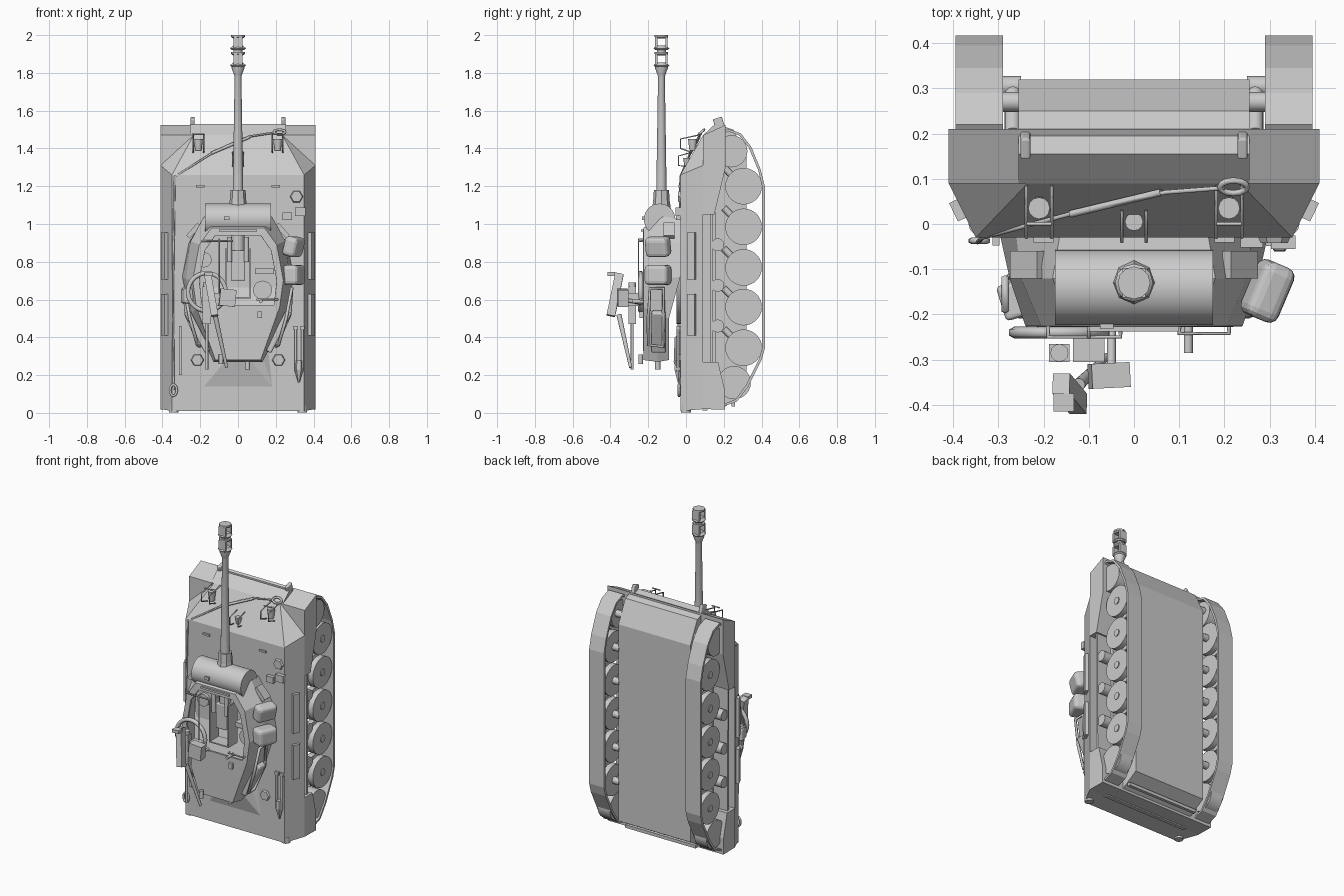
import bpy, bmesh, math
from mathutils import Vector


def make(name, bm, smooth=False):
    bmesh.ops.recalc_face_normals(bm, faces=bm.faces)
    me = bpy.data.meshes.new(name)
    bm.to_mesh(me)
    bm.free()
    ob = bpy.data.objects.new(name, me)
    bpy.context.collection.objects.link(ob)
    if smooth:
        bpy.ops.object.select_all(action='DESELECT')
        ob.select_set(True)
        bpy.context.view_layer.objects.active = ob
        bpy.ops.object.shade_smooth_by_angle(angle=math.radians(35))
    return ob


def hull(name, pts):
    """Convex solid, mirrored in x."""
    bm = bmesh.new()
    for x, y, z in pts:
        for s in (-1, 1):
            bm.verts.new((s * x, y, z))
    bmesh.ops.convex_hull(bm, input=bm.verts)
    bmesh.ops.dissolve_limit(bm, angle_limit=0.01, verts=bm.verts, edges=bm.edges)
    return make(name, bm)


def box(name, c, size, rot=(0, 0, 0), bevel=0):
    bm = bmesh.new()
    bmesh.ops.create_cube(bm, size=1)
    bmesh.ops.scale(bm, vec=size, verts=bm.verts)
    ob = make(name, bm)
    ob.location, ob.rotation_euler = c, rot
    if bevel:
        m = ob.modifiers.new("bevel", 'BEVEL')
        m.width, m.segments = bevel, 3
    return ob


def lathe(name, origin, axis, prof, n=24):
    """Solid of revolution: prof holds (radius, distance along axis)."""
    bm = bmesh.new()
    q = Vector(axis).to_track_quat('Z', 'Y')
    rings = [[bm.verts.new(Vector(origin) + q @ Vector((r * math.cos(math.tau * i / n), r * math.sin(math.tau * i / n), d)))
              for i in range(n)] for r, d in prof]
    for a, b in zip(rings, rings[1:]):
        for i in range(n):
            bm.faces.new((a[i], a[(i + 1) % n], b[(i + 1) % n], b[i]))
    bm.faces.new(rings[0])
    bm.faces.new(rings[-1])
    return make(name, bm, n > 8)


def rod(name, a, b, r, r2=None, n=12):
    d = Vector(b) - Vector(a)
    return lathe(name, a, d, [(r, 0), (r if r2 is None else r2, d.length)], n)


def tube(name, pts, r, cyclic=False):
    cu = bpy.data.curves.new(name, 'CURVE')
    cu.dimensions, cu.bevel_depth, cu.bevel_resolution = '3D', r, 1
    sp = cu.splines.new('POLY')
    sp.points.add(len(pts) - 1)
    for p, c in zip(sp.points, pts):
        p.co = (*c, 1)
    sp.use_cyclic_u = cyclic
    ob = bpy.data.objects.new(name, cu)
    bpy.context.collection.objects.link(ob)
    return ob


# Hull: sponson deck, front and rear guards, lower tub
hull("hull_deck", [(.41, .09, .02), (.35, -.03, .01), (.35, -.03, 1.26), (.41, .09, 1.31), (.235, .09, 1.47)])
hull("front_guard", [(.41, .09, 1.05), (.41, .09, 1.47), (.41, .21, 1.525), (.41, .21, 1.3), (.41, .15, 1.05)])
hull("rear_guard", [(.41, .09, .02), (.41, .09, .27), (.41, .17, .27), (.41, .206, .12), (.41, .206, .018)])
hull("hull_tub", [(.255, .09, .03), (.255, .09, 1.47), (.255, .155, 1.53), (.255, .25, 1.50), (.255, .32, 1.36),
                  (.255, .32, .10), (.255, .2, .03)])
hull("engine_hump", [(.18, -.03, .14), (.15, -.03, .43), (.07, -.065, .27), (.10, -.06, .40)])
box("rear_rail", (0, .1, .022), (.6, .025, .02))
box("belly_rail", (0, .25, .045), (.5, .02, .02))

# Running gear
loop = [(.13, .2), (.14, .1), (.2, .035), (.27, .06), (.33, .14), (.4, .28), (.417, .34), (.417, 1.2), (.395, 1.29),
        (.345, 1.41), (.29, 1.48), (.22, 1.505), (.15, 1.46), (.125, 1.35)]
for s in (-1, 1):
    bm = bmesh.new()
    a = [bm.verts.new((s * .29, y, z)) for y, z in loop]
    b = [bm.verts.new((s * .395, y, z)) for y, z in loop]
    for i in range(len(loop)):
        j = (i + 1) % len(loop)
        bm.faces.new((a[i], a[j], b[j], b[i]))
    t = make("track_belt", bm).modifiers.new("thick", 'SOLIDIFY')
    t.thickness, t.offset = .014, -1
    for z in (.345, .56, .77, .985, 1.2):
        for x in (.295, .35):
            rod("road_wheel", (s * x, .305, z), (s * (x + .035), .305, z), .097, n=28)
        rod("wheel_axle", (s * .25, .305, z), (s * .39, .305, z), .022)
        rod("swing_arm", (s * .268, .3, z), (s * .268, .2, z + .1), .018)
    for z in (.46, .675, .89):
        rod("return_roller", (s * .25, .168, z), (s * .39, .168, z), .034, n=20)
    rod("rear_sprocket", (s * .3, .255, .16), (s * .385, .255, .16), .088, n=24)
    rod("front_idler", (s * .3, .24, 1.385), (s * .385, .24, 1.385), .085, n=24)
    rod("idler_hub", (s * .25, .27, 1.4), (s * .3, .27, 1.4), .022)
    box("fender_inner", (s * .275, .125, .66), (.04, .07, .8))

    # Headlights with guards, tow hooks, lifting caps, rear bumpers
    x = s * .21
    rod("headlight", (x, .035, 1.39), (x, .035, 1.45), .017, .024)
    rod("headlight_foot", (x, .06, 1.42), (x, .03, 1.42), .008)
    for d in (-.028, .028):
        tube("lamp_guard", [(x + d, .03, 1.38), (x + d, -.03, 1.40), (x + d, -.03, 1.45), (x + d, .085, 1.475)], .004)
    tube("lamp_guard_bar", [(x - .028, -.0, 1.475), (x + .028, 0, 1.475)], .004)
    box("tow_hook", (s * .24, .175, 1.53), (.022, .05, .065), (.3, 0, 0), .006)
    lathe("deck_cap", (s * .215, -.03, .28), (0, -1, 0), [(.035, 0), (.03, .012)], 6)
    box("deck_handle", (s * .2, -.034, 1.2), (.045, .014, .012))
    rod("rear_bumper", (s * .34, 0, .002), (s * .34, 0, .04), .026)
    for z, h in ((.83, .25), (.52, .22)):
        box("side_bar", (s * .39, .03, z), (.02, .045, h), (0, 0, s * -.45))

# Deck fittings: center lamp, tow cable, tools
rod("center_lamp", (0, .005, 1.31), (0, .005, 1.35), .014, .02)
for d in (-.027, .027):
    tube("center_guard", [(d, .03, 1.30), (d, -.04, 1.31), (d, -.04, 1.36), (d, .03, 1.38)], .0035)
tube("tow_cable", [(-.34, -.035, .12), (-.345, -.04, .6), (-.34, -.035, .95), (-.335, -.03, 1.25), (-.13, .025, 1.38),
                   (.0, .055, 1.44), (.07, .07, 1.465), (.2, .08, 1.485)], .0055)
rod("cable_sleeve", (-.14, .022, 1.375), (.06, .07, 1.46), .008)
for c, u, v in (((.22, .082, 1.487), (.03, 0, 0), (0, .014, .012)), ((-.342, -.037, .12), (.018, 0, 0), (0, 0, .03))):
    tube("cable_eye", [Vector(c) + Vector(u) * math.cos(t) + Vector(v) * math.sin(t)
                       for t in [k * math.tau / 12 for k in range(12)]], .007, True)
for x in (.305, .34):
    rod("shovel_handle", (x, -.042, .22), (x, -.042, .45), .007)
    box("shovel_grip", (x, -.042, .45), (.026, .014, .018))
lathe("shovel_blade", (.322, -.04, .16), (0, 0, 1), [(.004, 0), (.024, .07), (.02, .12)], 6)
box("pry_bar", (-.305, -.038, .33), (.016, .02, .26))
lathe("deck_cap", (.31, -.03, 1.145), (0, -1, 0), [(.035, 0), (.03, .012)], 6)
box("deck_box", (.33, -.04, 1.065), (.055, .03, .045))
box("deck_plate", (.26, -.04, 1.04), (.05, .025, .04))

# Turret shell with open roof
base = [(.165, -.03, 1.03), (.26, -.03, .9), (.295, -.03, .72), (.25, -.09, .5), (.125, -.09, .28)]
mid = [(.18, -.12, 1.04), (.25, -.12, .91), (.275, -.12, .71), (.245, -.15, .52), (.13, -.15, .27)]
top = [(.14, -.226, .98), (.205, -.226, .89), (.24, -.226, .7), (.22, -.226, .56), (.12, -.226, .28)]
inn = [(.12, -.228, .94), (.175, -.228, .86), (.205, -.228, .7), (.19, -.228, .57)]
bm = bmesh.new()
R = [[bm.verts.new(p) for p in r] + [bm.verts.new((-x, y, z)) for x, y, z in reversed(r)] for r in (base, mid, top, inn)]
for a, b in zip(R[:2], R[1:3]):
    for i in range(10):
        bm.faces.new((a[i], a[(i + 1) % 10], b[(i + 1) % 10], b[i]))
T, I, B = R[2], R[3], R[0]
for i in range(3):
    bm.faces.new((T[i], T[i + 1], I[i + 1], I[i]))
    bm.faces.new((T[9 - i], T[8 - i], I[6 - i], I[7 - i]))
bm.faces.new((T[0], I[0], I[7], T[9]))
bm.faces.new((T[3], T[4], T[5], T[6], I[4], I[3]))
bm.faces.new((B[3], B[4], B[5], B[6]))
bm.faces.new((B[2], B[3], B[6], B[7]))
m = make("turret_shell", bm).modifiers.new("thick", 'SOLIDIFY')
m.thickness, m.offset = .012, -1
rod("turret_ring", (0, -.02, .74), (0, -.05, .74), .27, n=40)

# Gun: mantlet, barrel, muzzle brake
rod("mantlet", (-.175, -.14, 1.025), (.175, -.14, 1.025), .083, n=32)
box("mantlet_sight", (-.06, -.222, 1.03), (.03, .02, .02))
G = (0, -.13, 0)
lathe("barrel_collar", G, (0, 0, 1), [(.05, 1.08), (.044, 1.12), (.04, 1.18)], 8)
lathe("barrel", G, (0, 0, 1), [(.028, 1.1), (.027, 1.2), (.018, 1.78), (.021, 1.79), (.034, 1.825), (.034, 1.84)])
for z in (1.85, 1.94):
    lathe("brake_disc", G, (0, 0, 1), [(.034, z - .018), (.042, z - .01), (.026, z + .004)], 12)
    lathe("brake_cap", G, (0, 0, 1), [(.026, z + .042), (.036, z + .05), (.036, z + .06)], 12)
    for d in (-.027, .027):
        box("brake_wall", (0, -.13 + d, z + .02), (.05, .012, .06))
rod("brake_neck", (0, -.13, 1.9), (0, -.13, 1.93), .024)

# Turret interior: breech, frame, seats
box("breech", (0, -.13, .78), (.075, .09, .16), bevel=.006)
rod("breech_tube", (0, -.13, .85), (0, -.13, 1.03), .035)
for s in (-1, 1):
    box("recoil_guard", (s * .065, -.15, .74), (.008, .09, .26))
    rod("recoil_cylinder", (s * .045, -.18, .8), (s * .045, -.18, .93), .013)
box("guard_back", (0, -.15, .61), (.138, .09, .008))
rod("gunner_seat", (.13, -.1, .65), (.13, -.08, .65), .05, n=20)
rod("loader_seat", (-.18, -.1, .81), (-.18, -.08, .81), .04, n=20)
box("equipment_rack", (.14, -.12, .75), (.1, .08, .03))

# Turret side stowage, rails, cheek plates and launcher boxes
for s in (-1, 1):
    tube("side_rail", [(s * .215, -.2, .36), (s * .255, -.2, .5), (s * .285, -.19, .66), (s * .285, -.12, .66),
                       (s * .275, -.12, .52), (s * .2, -.12, .35)], .009, True)
    box("side_stowage", (s * .215, -.145, .43), (.035, .075, .24), (0, s * .48, 0), .01)
    box("cheek_plate", (s * .235, -.09, .965), (.09, .06, .025), (0, s * .85, 0))
for z, w in ((.88, .075), (.73, .09)):
    box("launcher_box", (.295, -.148, z), (w, .13, .105), (0, .25 if z > .8 else 0, -.4), .022)
box("left_box", (-.27, -.17, .62), (.05, .08, .08), (0, 0, .3), .01)
box("roof_panel_line", (0, -.232, .965), (.2, .012, .012))
box("roof_catch", (.115, -.235, .52), (.025, .02, .035))
tube("roof_rail", [(-.19, -.226, .91), (-.19, -.25, .91), (-.03, -.25, .91), (-.03, -.226, .91)], .005)
tube("roof_rail", [(-.1, -.226, .92), (-.1, -.252, .92), (-.1, -.252, .62), (-.1, -.226, .62)], .004)
tube("rear_rail", [(.1, -.226, .6), (.1, -.242, .6), (.21, -.242, .6), (.21, -.226, .6)], .005)
rod("aerial_mount", (.12, -.22, .59), (.12, -.285, .59), .01)
rod("rear_lug", (.05, -.15, .23), (.05, -.15, .28), .014)
rod("rear_lug", (-.09, -.24, .26), (-.09, -.24, .31), .012)

# Commander's ring and machine guns
tube("cupola_ring", [(-.165 + .1 * math.cos(k * math.tau / 28), -.24, .64 + .1 * math.sin(k * math.tau / 28))
                     for k in range(28)], .013, True)
box("ring_mount", (-.1, -.275, .6), (.07, .06, .07))
rod("gun_post", (-.05, -.23, .58), (-.05, -.33, .6), .01)
box("scope_body", (-.165, -.285, .57), (.045, .04, .2))
rod("scope_top", (-.165, -.285, .67), (-.165, -.285, .69), .02)
rod("thin_barrel", (-.165, -.285, .23), (-.165, -.285, .5), .008)
box("gun_receiver", (-.142, -.375, .625), (.038, .045, .23), (-.2, -.17, 0))
box("gun_grip", (-.155, -.395, .735), (.045, .04, .02))
rod("gun_barrel", (-.122, -.355, .52), (-.06, -.293, .24), .014, .008)
box("ammo_box", (-.055, -.335, .61), (.085, .055, .09), (0, .1, .05))
